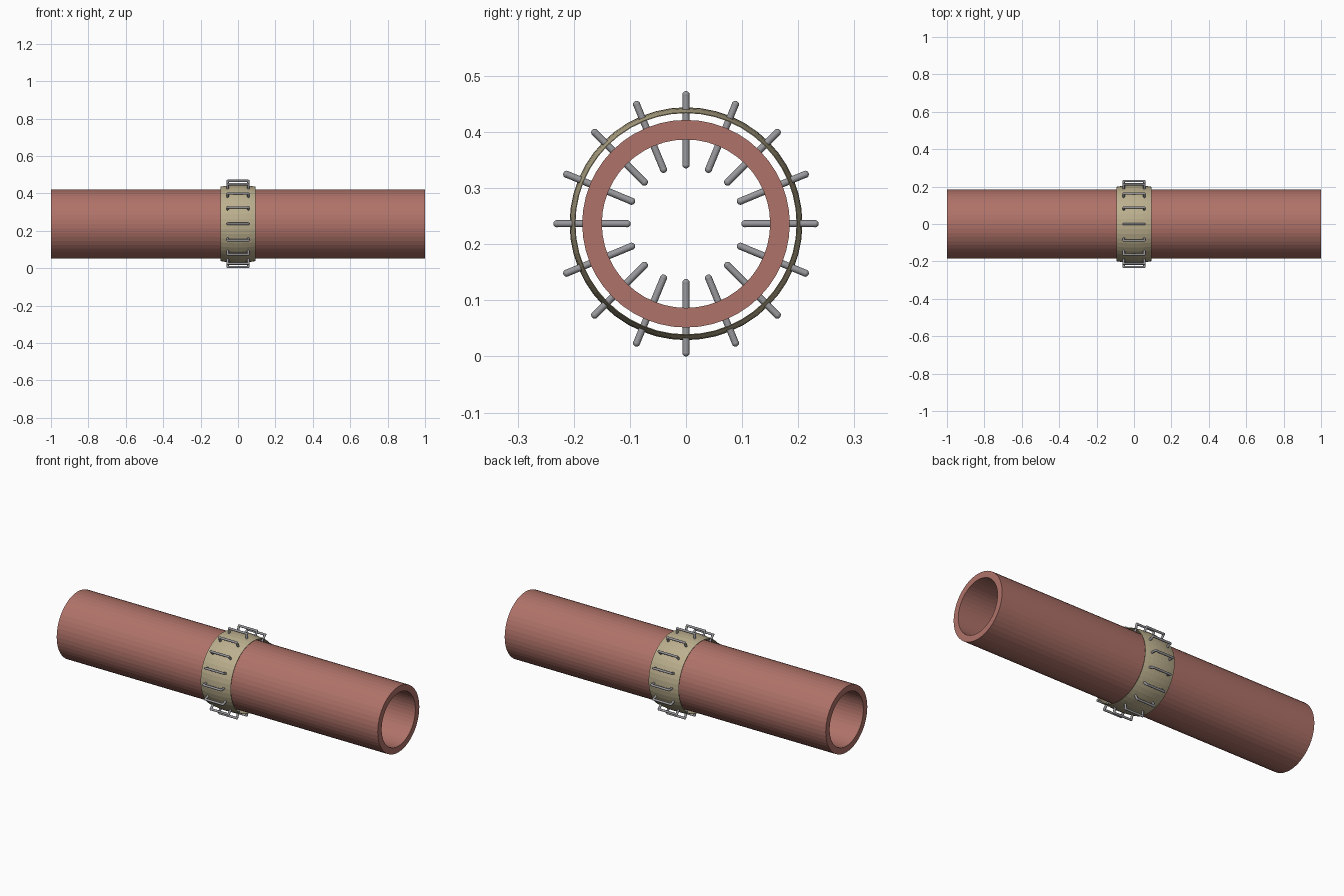
import bpy, bmesh, math
from mathutils import Vector

if "Cube" in bpy.data.objects:
    bpy.data.objects.remove(bpy.data.objects["Cube"])

CZ = 0.2365          # height of the tube axis
SEG = 48


def material(name, rgb):
    m = bpy.data.materials.new(name)
    m.diffuse_color = (*rgb, 1)
    m.use_nodes = True
    m.node_tree.nodes["Principled BSDF"].inputs["Base Color"].default_value = m.diffuse_color
    return m


def lathe(name, profile, mat):
    """Spin a closed (x, radius) profile around the x axis."""
    bm = bmesh.new()
    rings = []
    for i in range(SEG):
        a = 2 * math.pi * i / SEG
        rings.append([bm.verts.new((x, r * math.cos(a), r * math.sin(a))) for x, r in profile])
    n = len(profile)
    for i in range(SEG):
        p, q = rings[i], rings[(i + 1) % SEG]
        for j in range(n):
            k = (j + 1) % n
            bm.faces.new((p[j], p[k], q[k], q[j]))
    bmesh.ops.recalc_face_normals(bm, faces=bm.faces)
    me = bpy.data.meshes.new(name)
    bm.to_mesh(me)
    bm.free()
    ob = bpy.data.objects.new(name, me)
    ob.location.z = CZ
    me.materials.append(mat)
    bpy.context.collection.objects.link(ob)
    return ob


def rod(bm, a, b, r):
    """Add a capped cylinder between two points."""
    a, b = Vector(a), Vector(b)
    d = b - a
    m = d.to_track_quat('Z', 'Y').to_matrix().to_4x4()
    m.translation = (a + b) / 2
    bmesh.ops.create_cone(bm, cap_ends=True, segments=12, radius1=r, radius2=r,
                          depth=d.length, matrix=m)


flesh = material("tube_red", (0.43, 0.17, 0.14))
tan = material("band_tan", (0.50, 0.43, 0.27))
steel = material("steel", (0.32, 0.32, 0.34))

# Thick-walled tube
lathe("tube", [(-1, 0.15), (1, 0.15), (1, 0.185), (-1, 0.185)], flesh)

# Thin band with a gently bulging section
W, N = 0.094, 8
xs = [-W + 2 * W * i / N for i in range(N + 1)]
outer = [(x, 0.1985 + 0.009 * (1 - (x / W) ** 2)) for x in xs]
inner = [(x, r - 0.0015) for x, r in reversed(outer)]
lathe("joint_band", outer + inner, tan)

# Ring of staples: crossbar outside, two legs through the wall, tips bent inward
staple = bmesh.new()
rod(staple, (-0.055, 0, 0.23), (0.055, 0, 0.23), 0.0062)
for s in (-1, 1):
    rod(staple, (s * 0.055, 0, 0.23), (s * 0.055, 0, 0.105), 0.0062)
    rod(staple, (s * 0.055, 0, 0.105), (s * 0.030, 0, 0.105), 0.0062)
    for r in (0.23, 0.105):
        v = bmesh.ops.create_uvsphere(staple, u_segments=12, v_segments=8, radius=0.0065)["verts"]
        bmesh.ops.translate(staple, verts=v, vec=(s * 0.055, 0, r))
me = bpy.data.meshes.new("staple")
staple.to_mesh(me)
staple.free()
me.materials.append(steel)
for f in me.polygons:
    f.use_smooth = len(f.vertices) <= 4
for i in range(16):
    ob = bpy.data.objects.new(f"staple_{i + 1}", me)
    ob.location.z = CZ
    ob.rotation_euler.x = 2 * math.pi * i / 16
    bpy.context.collection.objects.link(ob)
